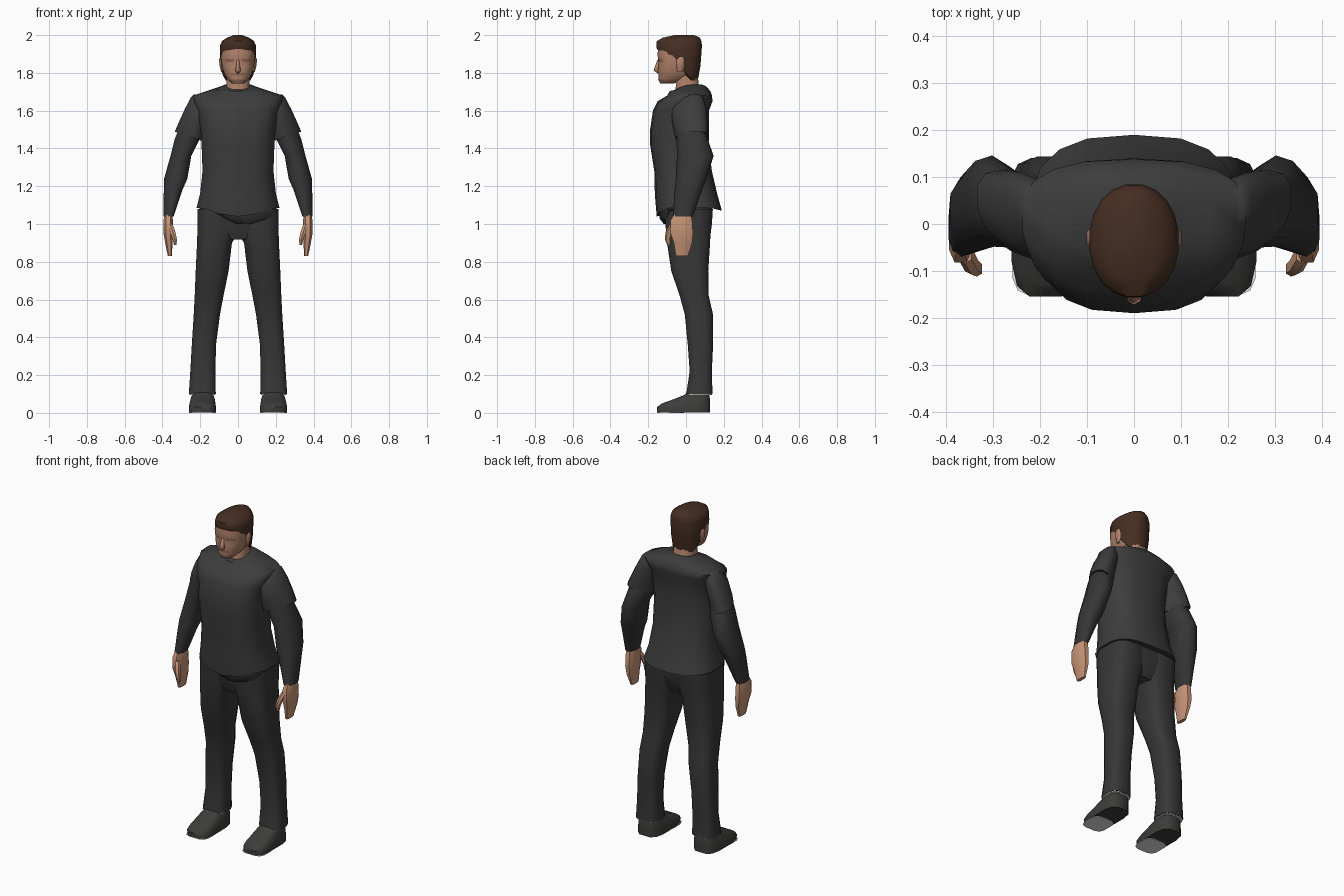
import bpy, bmesh, math


def material(name, r, g, b):
    m = bpy.data.materials.new(name)
    m.diffuse_color = (r, g, b, 1)
    return m


SHIRT = material("charcoal shirt", 0.046, 0.046, 0.047)
SLEEVE = material("dark sleeve", 0.037, 0.037, 0.038)
PANTS = material("dark trousers", 0.038, 0.038, 0.039)
SHOE = material("shoe grey", 0.046, 0.045, 0.044)
SOLE = material("white sole", 0.95, 0.95, 0.95)
SKIN = material("skin", 0.57, 0.30, 0.185)
FACE = material("face skin", 0.44, 0.225, 0.145)
STUBBLE = material("shaded skin", 0.27, 0.135, 0.09)
HAIR = material("brown hair", 0.06, 0.027, 0.016)


def loft(name, rings, mats, n=12, e=0.75, mirror=False, lift=None, rule=None,
         sharp=50, shear=0):
    """Skin rounded cross-sections (z, x0, x1, y0, y1), capped at both ends.
    lift(i, c, s) shifts ring points in z; rule(centre) picks a material;
    shear slides the outer side of each section backwards."""
    bm = bmesh.new()
    loops = []
    for i, (z, x0, x1, y0, y1) in enumerate(rings):
        loop = []
        for k in range(n):
            a = 2 * math.pi * (k + 0.5) / n
            c, s = math.cos(a), math.sin(a)
            dx = (x1 - x0) / 2 * math.copysign(abs(c) ** e, c)
            dy = (y1 - y0) / 2 * math.copysign(abs(s) ** e, s) + shear * dx
            loop.append(bm.verts.new(((x0 + x1) / 2 + dx, (y0 + y1) / 2 + dy,
                                      z + (lift(i, c, s) if lift else 0))))
        loops.append(loop)
    for a, b in zip(loops, loops[1:]):
        for k in range(n):
            j = (k + 1) % n
            bm.faces.new((a[k], a[j], b[j], b[k]))
    bm.faces.new(loops[0])
    bm.faces.new(loops[-1])
    bmesh.ops.recalc_face_normals(bm, faces=bm.faces)
    if rule:
        for f in bm.faces:
            f.material_index = rule(f.calc_center_median())
    me = bpy.data.meshes.new(name)
    bm.to_mesh(me)
    bm.free()
    for m in mats:
        me.materials.append(m)
    me.shade_smooth()
    me.set_sharp_from_angle(angle=math.radians(sharp))
    ob = bpy.data.objects.new(name, me)
    bpy.context.collection.objects.link(ob)
    if mirror:
        ob.modifiers.new("Mirror", 'MIRROR')
    return ob


# Shirt: hem dips at the front centre, neckline drops at the front
def hem(i, c, s):
    if i > 9:
        return -.025 * max(0, -s)
    if i > 1:
        return 0
    return -0.045 * max(0, -s) ** 6 - 0.015 * max(0, s) ** 4


loft("shirt", [
    (1.10, -.19, .19, -.09, .13),
    (1.085, -.222, .222, -.155, .19),
    (1.16, -.203, .203, -.165, .165),
    (1.28, -.19, .19, -.168, .137),
    (1.42, -.195, .195, -.19, .12),
    (1.50, -.20, .20, -.19, .122),
    (1.60, -.215, .215, -.175, .122),
    (1.65, -.235, .235, -.15, .14),
    (1.68, -.24, .24, -.10, .138),
    (1.705, -.165, .165, -.085, .128),
    (1.73, -.09, .09, -.07, .105),
    (1.738, -.07, .07, -.055, .085),
], [SHIRT], n=18, lift=hem)

# Shoulder sleeves, ending in a loose cuff
loft("upper_sleeve", [
    (1.685, .17, .235, -.01, .07),
    (1.672, .14, .25, -.04, .085),
    (1.61, .15, .283, -.072, .103),
    (1.54, .17, .315, -.068, .108),
    (1.465, .19, .337, -.052, .108),
    (1.47, .21, .32, -.04, .09),
], [SHIRT], e=.9, mirror=True, shear=.4,
    lift=lambda i, c, s: .025 * c if i > 3 else 0)

# Lower sleeves, bent at the elbow
loft("lower_sleeve", [
    (1.54, .19, .30, -.05, .09),
    (1.45, .20, .338, -.05, .115),
    (1.36, .245, .360, -.048, .146),
    (1.24, .265, .394, -.054, .108),
    (1.18, .292, .395, -.06, .085),
    (1.04, .34, .397, -.07, .037),
    (1.05, .35, .388, -.06, .025),
], [SLEEVE], n=10, e=.9, mirror=True, shear=.15)

# Hands with thumbs
loft("hand", [
    (1.06, .35, .388, -.06, .025),
    (1.02, .343, .396, -.085, .036),
    (0.95, .343, .396, -.085, .041),
    (0.90, .345, .387, -.068, .036),
    (0.83, .350, .372, -.055, .012),
], [SKIN], n=8, mirror=True)
loft("thumb", [
    (1.00, .345, .375, -.085, -.04),
    (0.96, .330, .362, -.108, -.07),
    (0.92, .322, .348, -.112, -.08),
    (0.89, .324, .340, -.100, -.08),
], [SKIN], n=6, mirror=True)

# Trousers: hips plus two legs meeting at a square crotch
loft("hips", [
    (0.918, -.06, .06, -.09, .105),
    (0.98, -.15, .15, -.108, .13),
    (1.04, -.205, .205, -.112, .14),
    (1.11, -.205, .205, -.11, .14),
], [PANTS], n=16, e=.5)
loft("trouser_leg", [
    (1.08, .0, .217, -.115, .145),
    (1.00, .0, .218, -.112, .14),
    (0.94, .005, .218, -.106, .132),
    (0.90, .030, .219, -.103, .13),
    (0.75, .048, .226, -.08, .12),
    (0.62, .075, .231, -.035, .122),
    (0.52, .094, .236, -.008, .145),
    (0.36, .115, .246, .008, .145),
    (0.22, .118, .254, .018, .138),
    (0.10, .116, .262, .0, .142),
    (0.11, .13, .245, .015, .125),
], [PANTS], n=12, e=.65, mirror=True)
loft("cuff_edge", [
    (0.095, .119, .259, .003, .139),
    (0.100, .119, .259, .003, .139),
], [SOLE], n=12, e=.65, mirror=True)

# Waistband fold showing under the shirt front
loft("waist_fold", [
    (1.00, -.02, .08, -.118, -.05),
    (1.03, -.09, .18, -.14, .0),
    (1.08, -.19, .215, -.145, .05),
], [PANTS], n=10)

# Shoes with pale toe soles
loft("shoe", [
    (0.003, .115, .262, -.155, .13),
    (0.03, .115, .262, -.157, .13),
    (0.05, .118, .258, -.13, .13),
    (0.075, .122, .252, -.06, .128),
    (0.095, .13, .245, -.01, .125),
    (0.13, .14, .235, .02, .12),
], [SHOE], n=12, e=.55, mirror=True)
loft("toe_sole", [
    (0.0, .117, .26, -.154, -.01),
    (0.004, .117, .26, -.154, -.01),
], [SOLE], n=12, e=.55, mirror=True)

# Neck and head; eye band, moustache and chin get the darker skin
loft("neck", [
    (1.68, -.072, .072, -.065, .085),
    (1.73, -.062, .062, -.055, .07),
    (1.82, -.06, .06, -.06, .06),
], [FACE], n=12)


def face_colour(p):
    if p.y > -.09:
        return 0
    eyes = 1.855 < p.z < 1.878 and .015 < abs(p.x) < .06
    mouth = 1.783 < p.z < 1.80 and abs(p.x) < .04
    chin = p.z < 1.758 and abs(p.x) < .04
    return 1 if eyes or mouth or chin else 0


loft("head", [
    (1.745, -.035, .035, -.138, -.06),
    (1.765, -.056, .056, -.148, .0),
    (1.785, -.068, .068, -.146, .03),
    (1.797, -.074, .074, -.148, .04),
    (1.83, -.085, .085, -.148, .05),
    (1.858, -.088, .088, -.146, .055),
    (1.874, -.09, .09, -.149, .06),
    (1.90, -.09, .09, -.152, .06),
    (1.95, -.085, .085, -.145, .06),
], [FACE, STUBBLE], n=20, e=.8, rule=face_colour)
loft("nose", [
    (1.798, -.008, .008, -.150, -.13),
    (1.813, -.017, .017, -.172, -.13),
    (1.835, -.011, .011, -.164, -.13),
    (1.868, -.007, .007, -.152, -.13),
], [FACE], n=6, sharp=180)
loft("ear", [
    (1.805, .08, .090, -.045, -.02),
    (1.835, .08, .098, -.05, -.01),
    (1.87, .08, .102, -.05, -.008),
    (1.885, .08, .094, -.04, -.012),
], [FACE], n=6, mirror=True)


# Hair: high fringe, edge slanting behind the ears to a low nape
def hairline(i, c, s):
    if s < -.6:
        low = 1.928 - .015 * abs(c)
    elif s < 0:
        low = 1.888
    else:
        low = max(1.76, 1.85 - .13 * s)
    t = (0, 0, .45)[i] if i < 3 else 1
    return (low - 1.92) * (1 - t)


loft("hair", [
    (1.925, -.07, .07, -.13, .04),
    (1.92, -.091, .091, -.155, .064),
    (1.925, -.095, .095, -.156, .078),
    (1.945, -.096, .096, -.158, .086),
    (1.968, -.086, .086, -.156, .083),
    (1.986, -.060, .060, -.125, .075),
    (2.00, -.022, .022, -.06, .045),
], [HAIR], n=20, e=.95, lift=hairline)
